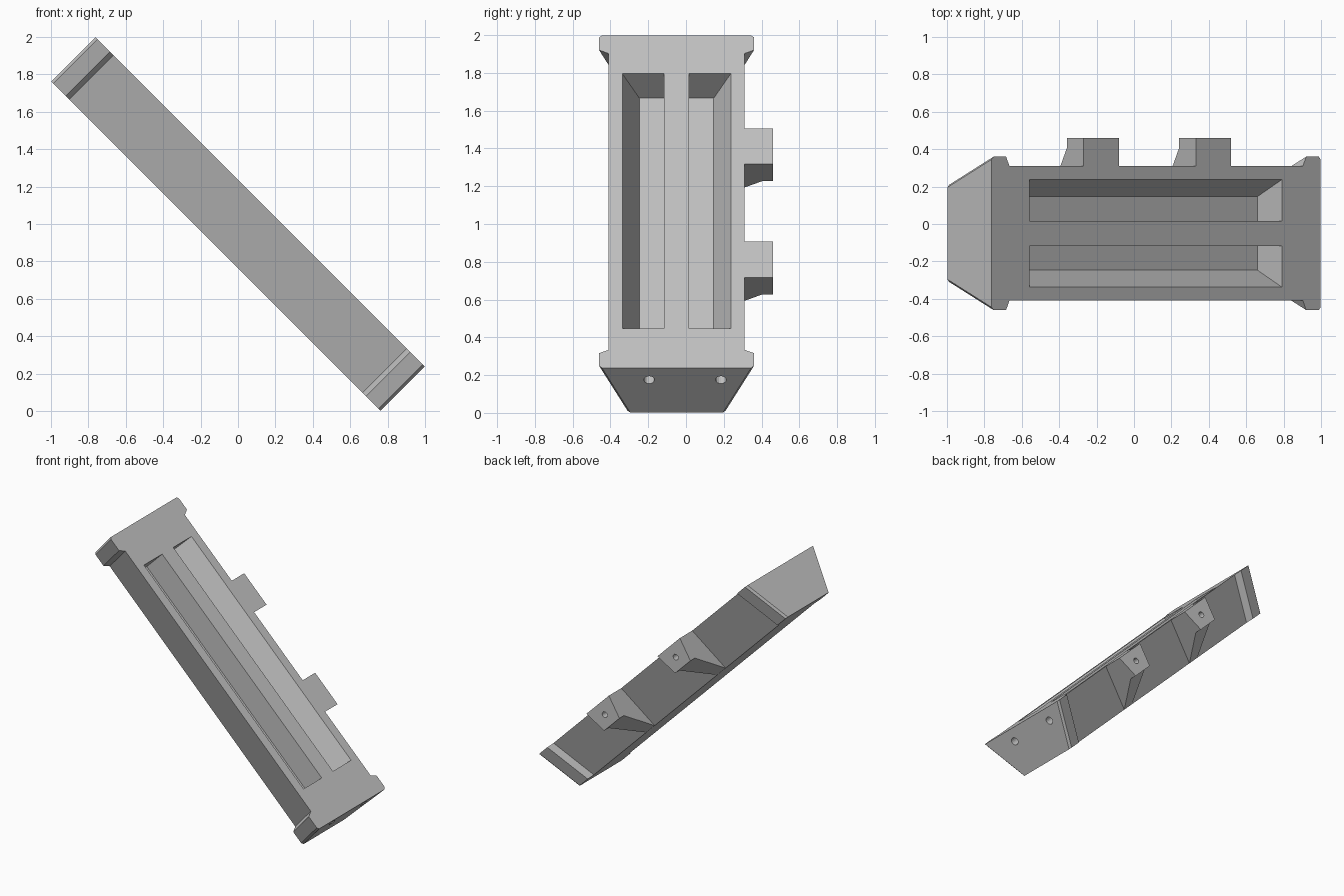
import bpy, bmesh, math
from mathutils import Matrix

if "Cube" in bpy.data.objects:
    bpy.data.objects.remove(bpy.data.objects["Cube"])

# Local frame: x along the bar, y across, z through the thickness; tilted 45 degrees at the end
HALF_L, HALF_T, MID_Y = 1.2445, 0.1675, -0.05
TILT = Matrix.Translation((0, 0, 1)) @ Matrix.Rotation(math.pi / 4, 4, 'Y')

grey = bpy.data.materials.new("grey")
grey.diffuse_color = (0.55, 0.55, 0.55, 1)
grey.use_nodes = True
grey.node_tree.nodes["Principled BSDF"].inputs["Base Color"].default_value = grey.diffuse_color


def finish(name, bm):
    bmesh.ops.recalc_face_normals(bm, faces=bm.faces[:])
    mesh = bpy.data.meshes.new(name)
    bm.to_mesh(mesh)
    bm.free()
    mesh.materials.append(grey)
    ob = bpy.data.objects.new(name, mesh)
    bpy.context.collection.objects.link(ob)
    return ob


def loft(name, loop_a, loop_b):
    """Solid between two matching loops of points."""
    bm = bmesh.new()
    a = [bm.verts.new(p) for p in loop_a]
    b = [bm.verts.new(p) for p in loop_b]
    bm.faces.new(a)
    bm.faces.new(b[::-1])
    n = len(a)
    for i in range(n):
        j = (i + 1) % n
        bm.faces.new((a[i], b[i], b[j], a[j]))
    return finish(name, bm)


def hole(centre, axis, radius, depth):
    """Round cutter centred on a surface point."""
    bm = bmesh.new()
    bmesh.ops.create_cone(bm, cap_ends=True, segments=16, radius1=radius,
                          radius2=radius, depth=2 * depth)
    bm.transform(Matrix.Translation(centre) @ Matrix.Rotation(math.pi / 2, 4, axis))
    return finish("hole_cutter", bm)


def cut(ob, cutter):
    mod = ob.modifiers.new("cut", 'BOOLEAN')
    mod.operation = 'DIFFERENCE'
    mod.solver = 'EXACT'
    mod.object = cutter
    cutter.hide_render = True
    bpy.context.view_layer.objects.active = ob
    bpy.ops.object.modifier_apply(modifier=mod.name)
    bpy.data.objects.remove(cutter)


# Bar with wider flanged ends; its sides lean inward toward the underside
quarter = [(HALF_L, 0.395), (HALF_L - 0.015, 0.41), (HALF_L - 0.11, 0.41), (HALF_L - 0.135, 0.36)]


def bar_loop(z, inset):
    side = [(x, h - inset) for x, h in quarter]
    side += [(-x, h) for x, h in side[::-1]]
    return ([(x, MID_Y + h, z) for x, h in side] +
            [(x, MID_Y - h, z) for x, h in side[::-1]])


bar = loft("bar", bar_loop(HALF_T, 0), bar_loop(-HALF_T, 0.15))

# Two long slots: upright inner walls, sloping outer walls
for s in (1, -1):
    def slot_loop(depth):
        inner, outer = MID_Y + s * 0.067, MID_Y + s * (0.287 - 0.49 * depth)
        z = HALF_T - depth
        return [(-0.958, inner, z), (0.95, inner, z), (0.95, outer, z), (-0.958, outer, z)]
    cut(bar, loft("slot_cutter", slot_loop(-0.04), slot_loop(0.184)))

# Pin holes in both ends
for end, offset in ((-1, 0.145), (1, 0.19)):
    mid = -0.045 if end < 0 else -0.005
    for s in (1, -1):
        cut(bar, hole((end * HALF_L, mid + s * offset, HALF_T - 0.09), 'Y', 0.028, 0.1))

# Side lugs: square block on a ramp that narrows down to the lower edge
section = [(0.30, 0), (0.46, 0), (0.46, 0.169), (0.405, 0.169), (0.16, 0.335), (0.15, 0.335)]
parts = [bar]
for label, u in (("upper_lug", -0.415), ("lower_lug", 0.4335)):
    loops = [[(u + s * (0.134 - 0.25 * d), y, HALF_T - d) for y, d in section] for s in (1, -1)]
    lug = loft(label, *loops)
    cut(lug, hole((u, 0.46, HALF_T - 0.085), 'X', 0.022, 0.1))
    parts.append(lug)

# Tilt everything into place
for ob in parts:
    ob.data.transform(TILT)
